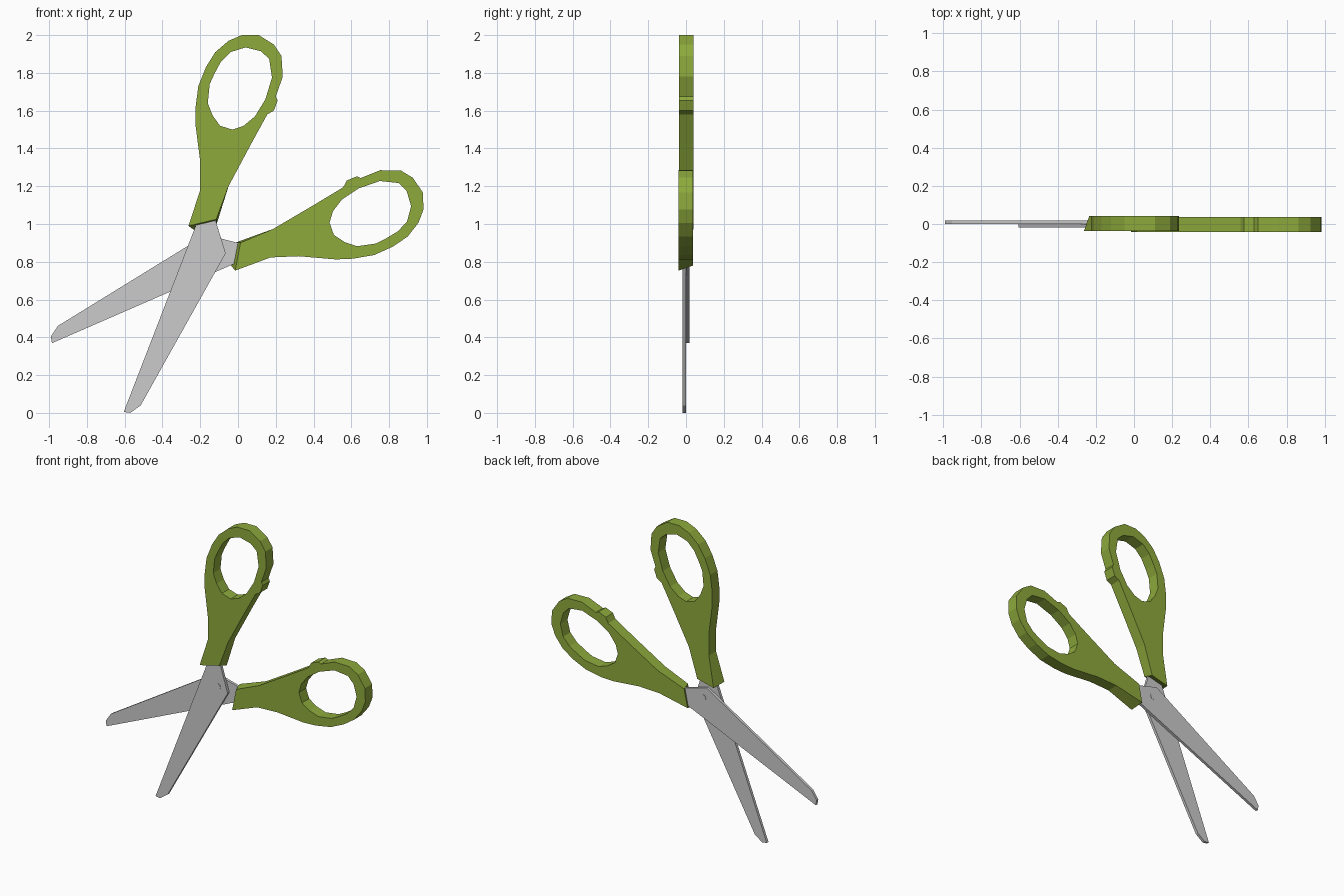
import bpy, bmesh, math
from mathutils import Vector, Matrix

cube = bpy.data.objects.get("Cube")
if cube:
    bpy.data.objects.remove(cube, do_unlink=True)


def material(name, rgb):
    m = bpy.data.materials.new(name)
    m.use_nodes = True
    m.diffuse_color = (*rgb, 1)
    bsdf = m.node_tree.nodes["Principled BSDF"]
    bsdf.inputs["Base Color"].default_value = (*rgb, 1)
    bsdf.inputs["Roughness"].default_value = 0.6
    return m


GREEN = material("olive green plastic", (0.27, 0.40, 0.045))
STEEL = material("grey steel", (0.60, 0.60, 0.60))

PIVOT = Vector((-0.14, 0.87))
TURN = Matrix.Rotation(math.radians(2.4), 2)


def same(p):
    return Vector(p)


def mirrored(p):
    # reflect across the diagonal through the pivot, opened a little further
    d = Vector(p) - PIVOT
    return PIVOT + TURN @ Vector((d.y, d.x))


def plate(name, loops, y0, y1, mat, place=same, back_shift=()):
    """Fill the loops in the xz plane at y0 and extrude to y1.
    back_shift moves chosen outline points on the back side."""
    bm = bmesh.new()
    edges = []
    for loop in loops:
        vs = [bm.verts.new((q.x, y0, q.y)) for q in map(place, loop)]
        edges += [bm.edges.new((a, b)) for a, b in zip(vs, vs[1:] + vs[:1])]
    bmesh.ops.triangle_fill(bm, edges=edges, use_beauty=True, use_dissolve=False)
    geo = bmesh.ops.extrude_face_region(bm, geom=bm.faces[:], use_keep_orig=True)["geom"]
    back = [v for v in geo if isinstance(v, bmesh.types.BMVert)]
    for v in back:
        flat = Vector((v.co.x, v.co.z))
        for old, new in back_shift:
            if (place(old) - flat).length < 1e-4:
                n = place(new)
                v.co.x, v.co.z = n.x, n.y
        v.co.y = y1
    bmesh.ops.recalc_face_normals(bm, faces=bm.faces[:])
    me = bpy.data.meshes.new(name)
    bm.to_mesh(me)
    bm.free()
    me.materials.append(mat)
    ob = bpy.data.objects.new(name, me)
    bpy.context.collection.objects.link(ob)
    return ob


# Handle outline, finger hole and slanted lower end
grip = [(-.262, .99), (-.20, 1.18), (-.20, 1.33), (-.225, 1.525), (-.225, 1.615),
        (-.21, 1.73), (-.17, 1.83), (-.12, 1.91), (-.05, 1.97), (.02, 2.0),
        (.11, 2.0), (.19, 1.95), (.23, 1.89), (.237, 1.78), (.20, 1.675),
        (.21, 1.655), (.19, 1.60), (.155, 1.58), (.07, 1.425), (-.05, 1.20),
        (-.115, 1.025)]
hole = [(-.04, 1.91), (.04, 1.935), (.12, 1.915), (.165, 1.875), (.18, 1.775),
        (.145, 1.66), (.09, 1.57), (.03, 1.52), (-.03, 1.50), (-.095, 1.52),
        (-.135, 1.575), (-.16, 1.64), (-.15, 1.74), (-.125, 1.795), (-.09, 1.86)]
slant = [(grip[0], (-.235, .97)), (grip[-1], (-.113, 1.0))]

# Blade outline, its root hidden inside the handle
blade = [(-.605, .005), (-.57, 0), (-.515, .04), (-.065, .845),
         (-.113, 1.0), (-.125, 1.05), (-.20, 1.05), (-.23, .975)]

# Two opposed halves
plate("upper_handle", [grip, hole], -.036, .041, GREEN, same, slant)
plate("lower_handle", [grip, hole], -.041, .036, GREEN, mirrored, slant)
plate("front_blade", [blade], -.018, .0005, STEEL)
plate("back_blade", [blade], .001, .019, STEEL, mirrored)

# Pivot pin through both blades
bpy.ops.mesh.primitive_cylinder_add(vertices=12, radius=.023, depth=.042,
                                    location=(PIVOT.x, 0, PIVOT.y),
                                    rotation=(math.pi / 2, 0, 0))
pin = bpy.context.object
pin.name = "pivot_pin"
pin.data.materials.append(STEEL)
